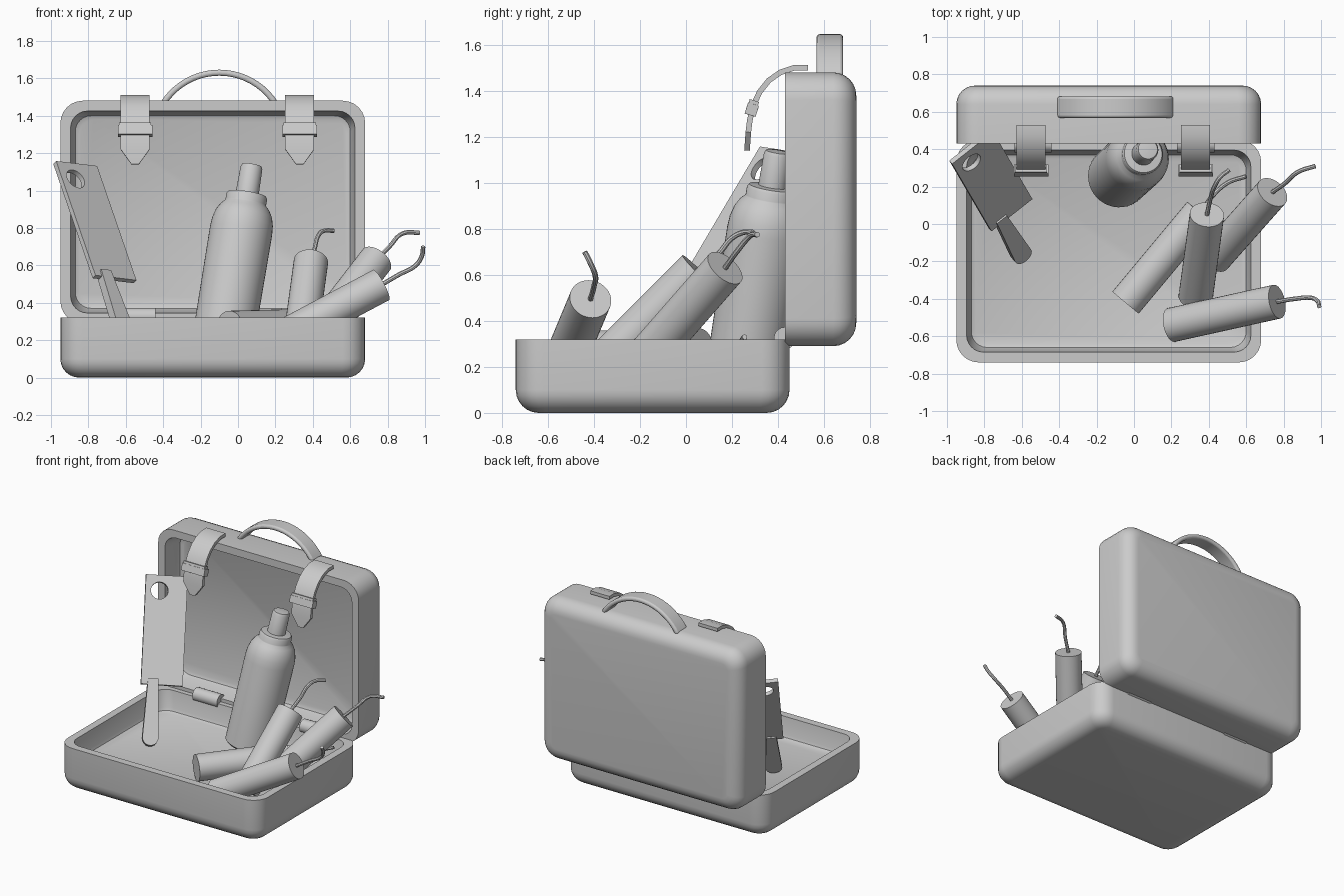
import bpy, bmesh, math
from mathutils import Vector, Matrix

if "Cube" in bpy.data.objects:
    bpy.data.objects.remove(bpy.data.objects["Cube"])


def smooth(ob, angle=35):
    bpy.ops.object.select_all(action='DESELECT')
    ob.select_set(True)
    bpy.context.view_layer.objects.active = ob
    bpy.ops.object.shade_smooth_by_angle(angle=math.radians(angle))


def loft(name, rings):
    """Skin equal-length closed rings and cap both ends."""
    bm = bmesh.new()
    loops = [[bm.verts.new(p) for p in r] for r in rings]
    n = len(loops[0])
    for a, b in zip(loops, loops[1:]):
        for i in range(n):
            j = (i + 1) % n
            bm.faces.new((a[i], a[j], b[j], b[i]))
    bm.faces.new(loops[0][::-1])
    bm.faces.new(loops[-1])
    bmesh.ops.recalc_face_normals(bm, faces=bm.faces)
    me = bpy.data.meshes.new(name)
    bm.to_mesh(me)
    bm.free()
    ob = bpy.data.objects.new(name, me)
    bpy.context.collection.objects.link(ob)
    smooth(ob)
    return ob


def round_rect(w, d, r, z, seg=6):
    pts = []
    for k, (sx, sy) in enumerate(((1, 1), (-1, 1), (-1, -1), (1, -1))):
        for i in range(seg + 1):
            a = math.pi / 2 * (k + i / seg)
            pts.append(Vector((sx * (w - r) + r * math.cos(a), sy * (d - r) + r * math.sin(a), z)))
    return pts


def tray(name, w, d, h):
    """Open shell with rounded bottom, flat rim and sunken floor."""
    R = 0.1
    prof = [(R - R * math.sin(t), R - R * math.cos(t), 0.12 - (R - R * math.sin(t)) * 0.8)
            for t in [math.pi / 2 * i / 6 for i in range(7)]]
    prof += [(0, h, 0.12), (0.055, h, 0.09), (0.072, h - 0.12, 0.09), (0.08, h - 0.14, 0.085),
             (0.1, h - 0.15, 0.08)]
    return loft(name, [round_rect(w - i, d - i, r, z) for i, z, r in prof])


def lathe(name, p0, p1, prof, n=32):
    p0, p1 = Vector(p0), Vector(p1)
    q = (p1 - p0).to_track_quat('Z', 'Y')
    return loft(name, [[p0 + q @ Vector((r * math.cos(2 * math.pi * i / n), r * math.sin(2 * math.pi * i / n), t))
                        for i in range(n)] for r, t in prof])


def strip(name, path, widths, thick, place):
    """Flat band along a 2D path; place(u, v, side) maps to 3D."""
    rings = []
    for i, p in enumerate(path):
        a, b = Vector(path[max(i - 1, 0)]), Vector(path[min(i + 1, len(path) - 1)])
        t = (b - a).normalized()
        nrm = Vector((-t.y, t.x)) * thick / 2
        p, w = Vector(p), widths[i] / 2
        rings.append([place(*(p + nrm * s), w * k) for s, k in ((1, 1), (1, -1), (-1, -1), (-1, 1))])
    return loft(name, rings)


def bevel(ob, width, seg=3):
    m = ob.modifiers.new("bevel", 'BEVEL')
    m.width, m.segments, m.limit_method = width, seg, 'ANGLE'
    m.angle_limit = math.radians(50)


def box(name, loc, size, rot_x=0):
    bpy.ops.mesh.primitive_cube_add(size=1, location=loc, rotation=(rot_x, 0, 0))
    ob = bpy.context.object
    ob.name, ob.scale = name, size
    return ob


def curve_obj(name, dims):
    cu = bpy.data.curves.new(name, 'CURVE')
    cu.dimensions = dims
    ob = bpy.data.objects.new(name, cu)
    bpy.context.collection.objects.link(ob)
    return ob, cu


def to_mesh(ob):
    bpy.ops.object.select_all(action='DESELECT')
    ob.select_set(True)
    bpy.context.view_layer.objects.active = ob
    bpy.ops.object.convert(target='MESH')
    smooth(bpy.context.object)


# Case halves
CX = -0.135
base = tray("case_base", 0.815, 0.595, 0.32)
base.location = (CX, -0.145, 0)
lid = tray("case_lid", 0.815, 0.595, 0.31)
lid.location, lid.rotation_euler = (CX, 0.74, 0.885), (math.pi / 2, 0, 0)

# Carry handle arch
arc = [(-0.10 + 0.355 * math.sin(a), 1.275 + 0.355 * math.cos(a))
       for a in [math.radians(-58 + 116 * i / 20) for i in range(21)]]
handle = strip("carry_handle", arc, [0.115] * 21, 0.032, lambda u, v, s: Vector((u, 0.625 + s, v)))
bevel(handle, 0.013)

# Straps, buckles and hinges
strap_path = [(0.53, 1.50), (0.47, 1.50), (0.41, 1.48), (0.36, 1.445), (0.32, 1.395),
              (0.29, 1.33), (0.277, 1.27), (0.271, 1.22), (0.265, 1.14)]
for side, x in (("left", -0.55), ("right", 0.33)):
    strip("strap_" + side, strap_path, [0.155] * 8 + [0.04], 0.024,
          lambda u, v, s: Vector((x + s, u, v)))
    bevel(box("buckle_" + side, (x, 0.286, 1.318), (0.185, 0.05, 0.05), -0.3), 0.006, 2)
    box("buckle_loop_" + side, (x, 0.294, 1.347), (0.172, 0.042, 0.022), -0.3)
    hx = x + (0.01 if side == "left" else 0)
    lathe("hinge_" + side, (hx - 0.1, 0.43, 0.325), (hx + 0.1, 0.43, 0.325), [(0.048, 0), (0.048, 0.2)], 20)

# Bottle with shoulder, collar and cap
lathe("bottle", (-0.085, 0.25, 0.17), (0.075, 0.40, 1.14),
      [(0.15, 0), (0.165, 0.015), (0.168, 0.63), (0.164, 0.68), (0.152, 0.725), (0.132, 0.76),
       (0.112, 0.78), (0.11, 0.785), (0.11, 0.82), (0.102, 0.832), (0.062, 0.836), (0.059, 0.975),
       (0.052, 0.99), (0.02, 0.994)], 40)

# Sticks (bottom centre, top centre) and their fuses
sticks = [
    ((0.33, -0.39, 0.18), (0.39, 0.05, 0.62),
     [(0.41, 0.14, 0.69), (0.43, 0.20, 0.76), (0.46, 0.25, 0.785), (0.51, 0.29, 0.785)]),
    ((0.43, -0.18, 0.23), (0.74, 0.17, 0.63),
     [(0.81, 0.22, 0.70), (0.88, 0.28, 0.77), (0.97, 0.31, 0.775)]),
    ((-0.045, -0.42, 0.265), (0.355, 0.06, 0.275),
     [(0.42, 0.15, 0.29), (0.50, 0.22, 0.295), (0.60, 0.255, 0.33)]),
    ((0.20, -0.54, 0.195), (0.765, -0.415, 0.495),
     [(0.86, -0.40, 0.55), (0.95, -0.395, 0.60), (0.983, -0.415, 0.65), (0.99, -0.44, 0.70)]),
]
for i, (p0, p1, pts) in enumerate(sticks, 1):
    length = (Vector(p1) - Vector(p0)).length
    lathe(f"stick_{i}", p0, p1, [(0.092, 0), (0.092, length)])
    ob, cu = curve_obj(f"fuse_{i}", '3D')
    cu.bevel_depth, cu.bevel_resolution, cu.use_fill_caps = 0.012, 2, True
    sp = cu.splines.new('BEZIER')
    sp.bezier_points.add(len(pts))
    for bp, co in zip(sp.bezier_points, [p1] + pts):
        bp.co = co
        bp.handle_left_type = bp.handle_right_type = 'AUTO'
    sp.resolution_u = 6
    to_mesh(ob)

# Cleaver: local x across the blade, local y down towards the grip
u = Vector((0.21, -0.36, -0.61)).normalized()
w = Vector((0.22, 0.17, -0.03))
w = (w - u * w.dot(u)).normalized()
frame = Matrix((w, u, w.cross(u))).transposed().to_4x4()
frame.translation = Vector((-0.98, 0.33, 1.15))
hole = [(0.095 + 0.058 * math.cos(a), 0.105 + 0.058 * math.sin(a))
        for a in [2 * math.pi * i / 24 for i in range(24)]]
grip = [(0.046, 0.70), (0.114, 0.70)] + [
    (0.08 + 0.054 * math.cos(a), 1.10 + 0.054 * math.sin(a)) for a in [math.pi * i / 10 for i in range(11)]]
for name, outlines, half in (
        ("cleaver_blade", [[(0, 0), (0.28, 0), (0.28, 0.74), (0, 0.74)], hole], 0.014),
        ("cleaver_grip", [grip], 0.024)):
    ob, cu = curve_obj(name, '2D')
    cu.fill_mode, cu.extrude = 'BOTH', half
    for pts in outlines:
        sp = cu.splines.new('POLY')
        sp.points.add(len(pts) - 1)
        for p, (a, b) in zip(sp.points, pts):
            p.co = (a, b, 0, 1)
        sp.use_cyclic_u = True
    ob.matrix_world = frame
    to_mesh(ob)
